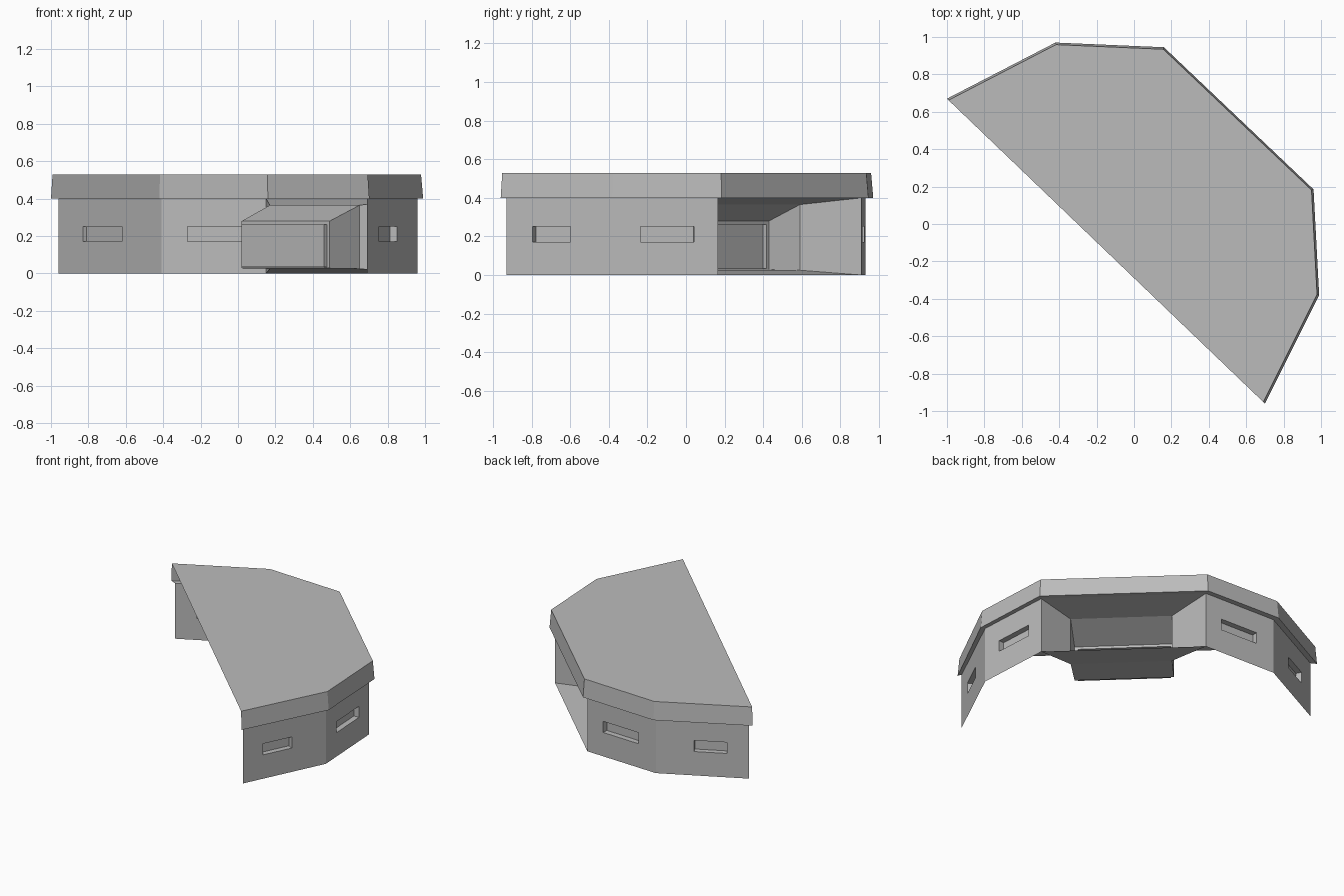
import bpy
import bmesh
from mathutils import Vector

cube = bpy.data.objects.get("Cube")
if cube:
    bpy.data.objects.remove(cube, do_unlink=True)

concrete = bpy.data.materials.new("concrete_grey")
concrete.use_nodes = True
GREY = (0.5, 0.5, 0.5, 1)
concrete.diffuse_color = GREY
concrete.node_tree.nodes["Principled BSDF"].inputs["Base Color"].default_value = GREY


def make_object(name, bm):
    bmesh.ops.remove_doubles(bm, verts=bm.verts, dist=0.0005)
    mesh = bpy.data.meshes.new(name)
    bm.to_mesh(mesh)
    bm.free()
    mesh.materials.append(concrete)
    obj = bpy.data.objects.new(name, mesh)
    bpy.context.collection.objects.link(obj)
    return obj


def add_face(bm, points):
    return bm.faces.new([bm.verts.new(p) for p in points])


def bridge(bm, a, b, closed=True):
    """Join two matching rows of points with quads."""
    count = len(a)
    for i in range(count if closed else count - 1):
        j = (i + 1) % count
        add_face(bm, (a[i], a[j], b[j], b[i]))


def at_height(points, z):
    return [Vector((x, y, z)) for x, y in points]


WALL_TOP, ROOF_TOP = 0.4, 0.53
SLOT_LOW, SLOT_HIGH, SLOT_DEPTH = 0.172, 0.252, 0.04

# Plan outlines, open along the diagonal side
roof_plan = [(-1, .67), (-.42, .97), (.16, .945), (.96, .185), (.99, -.38), (.70, -.96)]
wall_plan = [(-.96, .65), (-.41, .93), (.15, .91), (.93, .165), (.96, -.37), (.69, -.93)]


# Roof sheet with a slightly flared rim and a ledge back to the wall
bm = bmesh.new()
rim_low = at_height(roof_plan, WALL_TOP)
middle = (rim_low[0] + rim_low[-1]) / 2
rim_high = [middle + (p - middle) * 0.99 for p in rim_low]
for p in rim_high:
    p.z = ROOF_TOP
add_face(bm, rim_high[::-1])
bridge(bm, rim_high, rim_low, closed=False)
bridge(bm, rim_low, at_height(wall_plan, WALL_TOP), closed=False)
make_object("roof", bm)


# Wall panel with a recessed firing slot
def slotted_wall(name, start, end, slot_from, slot_to):
    bm = bmesh.new()
    a, b = Vector((*start, 0)), Vector((*end, 0))
    along = b - a
    inward = Vector((along.y, -along.x, 0)).normalized() * SLOT_DEPTH
    columns = [0, slot_from, slot_to, 1]
    rows = [0, SLOT_LOW, SLOT_HIGH, WALL_TOP]

    def rect(t0, t1, z0, z1):
        return [a + along * t + Vector((0, 0, z))
                for t, z in ((t0, z0), (t0, z1), (t1, z1), (t1, z0))]

    front = rect(slot_from, slot_to, SLOT_LOW, SLOT_HIGH)
    outer = rect(0, 1, 0, WALL_TOP)
    back = [p + inward for p in front]
    bridge(bm, outer, front)
    bridge(bm, front, back)
    add_face(bm, back)
    # merge the coplanar border pieces visually by keeping them flat
    make_object(name, bm)


slotted_wall("right_end_wall", wall_plan[0], wall_plan[1], .24, .59)
slotted_wall("back_wall", wall_plan[1], wall_plan[2], .25, .77)
slotted_wall("left_wall", wall_plan[3], wall_plan[4], .23, .75)
slotted_wall("left_end_wall", wall_plan[4], wall_plan[5], .41, .76)


# Stepped embrasure narrowing inward to a shallow panel
def section(left, right, low, high):
    (x0, y0), (x1, y1) = left, right
    return [Vector(p) for p in ((x0, y0, low), (x0, y0, high), (x1, y1, high), (x1, y1, low))]


mouth = section(wall_plan[2], wall_plan[3], 0, WALL_TOP)
throat = section((.17, .59), (.65, .13), .025, .365)
neck = section((.02, .43), (.49, -.02), .028, .28)
frame = section((.034, .416), (.475, -.006), .035, .262)
panel = section((.02, .40), (.46, -.02), .035, .262)
bm = bmesh.new()
for outer, inner in ((mouth, throat), (throat, neck), (neck, frame), (frame, panel)):
    bridge(bm, outer, inner)
add_face(bm, panel)
make_object("embrasure", bm)
